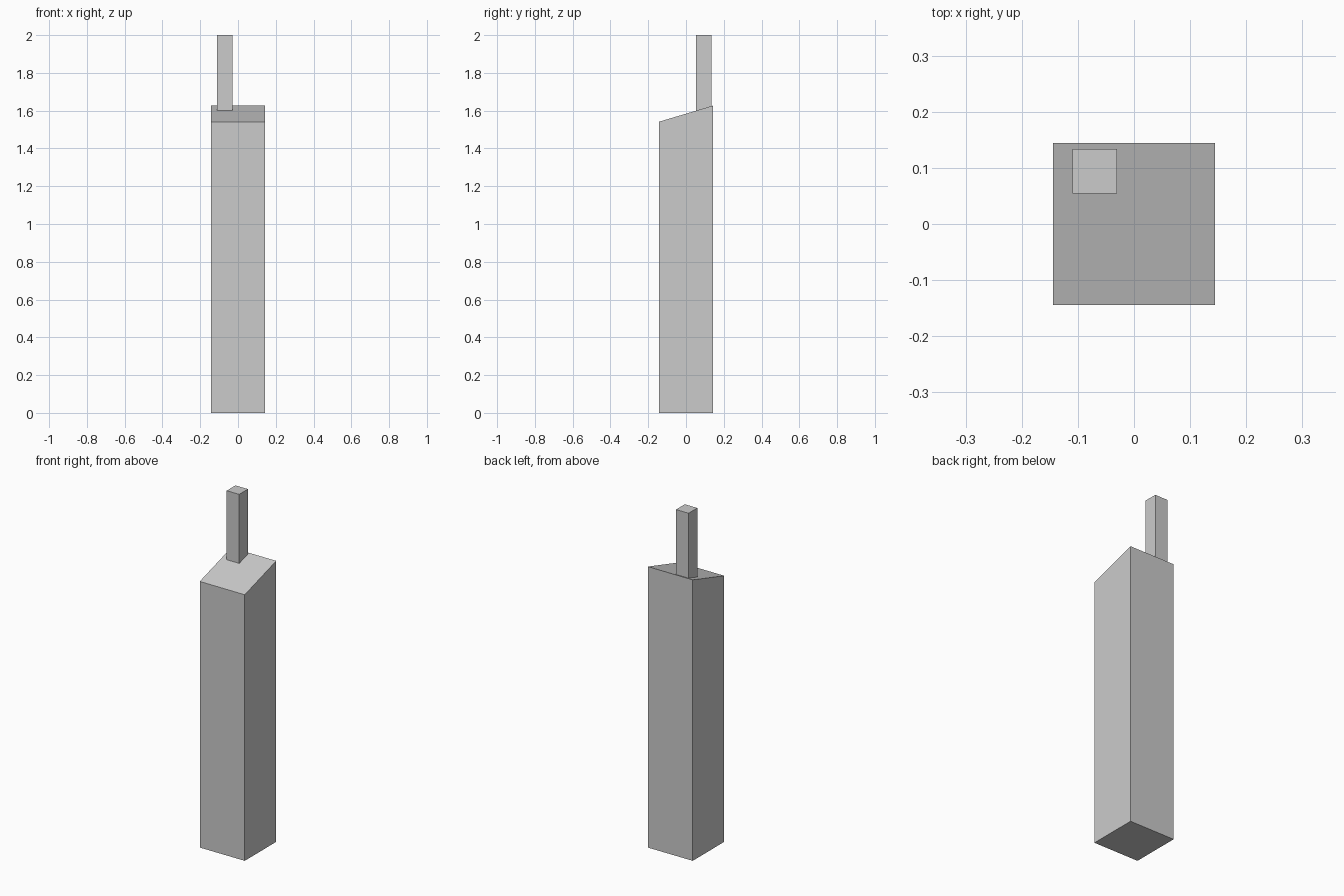
import bpy
import bmesh

if "Cube" in bpy.data.objects:
    bpy.data.objects.remove(bpy.data.objects["Cube"])


def box(name, x0, x1, y0, y1, z0, z_front, z_back):
    """Upright box whose top may slope from front to back."""
    bm = bmesh.new()
    bmesh.ops.create_cube(bm, size=1)
    for v in bm.verts:
        top, back = v.co.z > 0, v.co.y > 0
        v.co.x = x1 if v.co.x > 0 else x0
        v.co.y = y1 if back else y0
        v.co.z = (z_back if back else z_front) if top else z0
    mesh = bpy.data.meshes.new(name)
    bm.to_mesh(mesh)
    bm.free()
    obj = bpy.data.objects.new(name, mesh)
    bpy.context.collection.objects.link(obj)
    return obj


# Tall body with a top that rises toward the back
box("tower_body", -0.144, 0.144, -0.144, 0.144, 0, 1.541, 1.627)

# Square mast standing on the back left of the sloped top
box("mast", -0.11, -0.03, 0.054, 0.134, 1.60, 2.0, 2.0)
